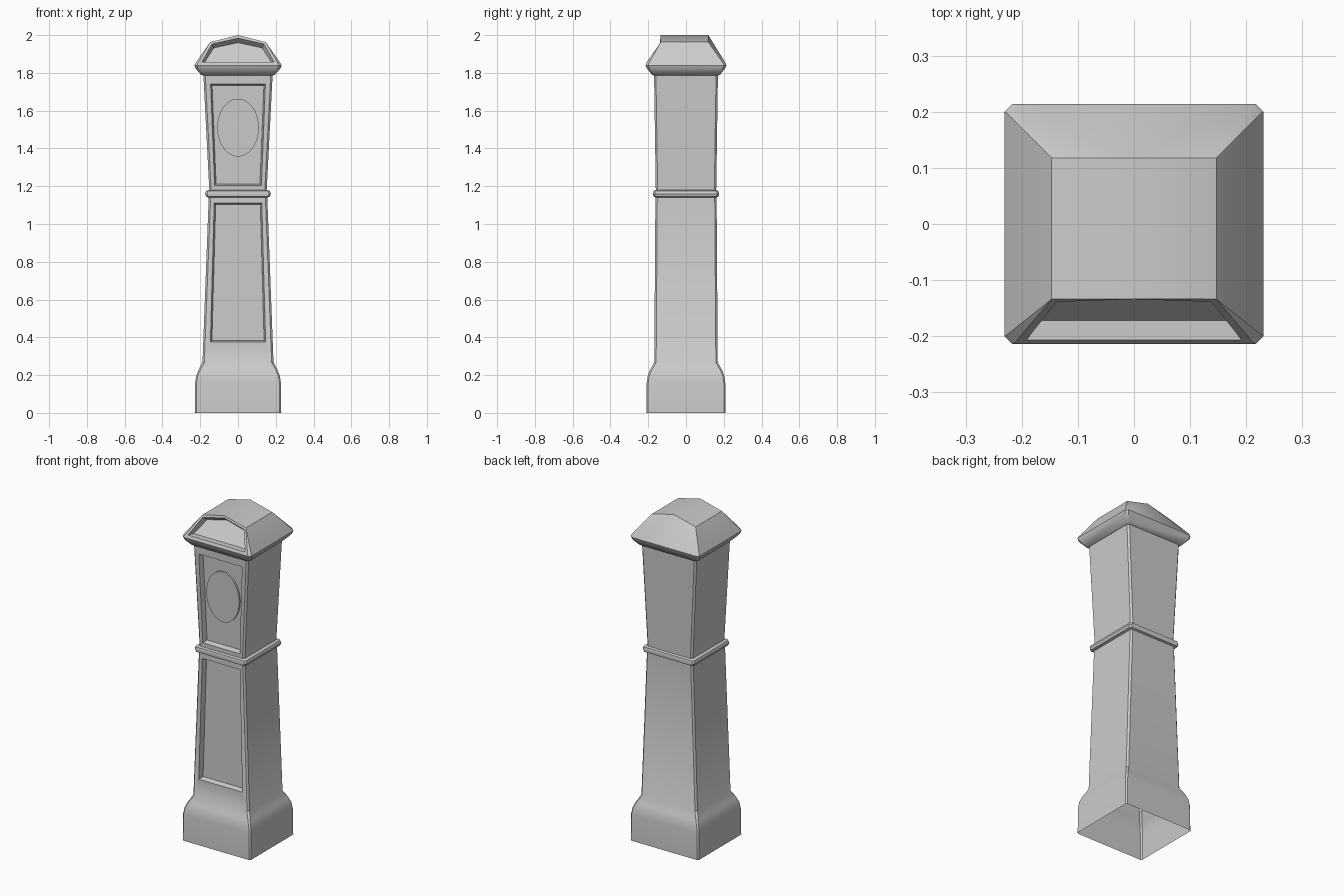
import bpy, bmesh, math

if "Cube" in bpy.data.objects:
    bpy.data.objects.remove(bpy.data.objects["Cube"])

bm = bmesh.new()


def ring(hx, hy, z, c):
    """Rectangle with cut corners; the first edge is the front one."""
    pts = [(-hx + c, -hy), (hx - c, -hy), (hx, -hy + c), (hx, hy - c),
           (hx - c, hy), (-hx + c, hy), (-hx, hy - c), (-hx, -hy + c)]
    return [bm.verts.new((x, y, z)) for x, y in pts]


def bridge(a, b):
    for i in range(len(a)):
        j = (i + 1) % len(a)
        bm.faces.new((a[i], a[j], b[j], b[i]))


def recess(outer, rim, floor):
    """Fill a front opening with a frame, walls and a sunken panel."""
    rim = [bm.verts.new(p) for p in rim]
    floor = [bm.verts.new(p) for p in floor]
    bridge(outer, rim)
    bridge(rim, floor)
    bm.faces.new(floor)


# Case from plinth to eaves: half width, half depth, height, corner cut
profile = [
    (.229, .210, 0, .008), (.227, .208, .16, .008), (.222, .203, .195, .008),
    (.210, .192, .225, .009), (.188, .168, .268, .010),
    (.155, .162, 1.14, .010),                                   # trunk top
    (.169, .172, 1.145, .010), (.174, .176, 1.16, .010),        # waist band
    (.169, .172, 1.175, .010), (.152, .160, 1.18, .010),
    (.183, .169, 1.785, .010),                                  # hood top
    (.195, .180, 1.79, .010), (.226, .208, 1.825, .013),        # cornice
    (.231, .214, 1.84, .014), (.226, .211, 1.85, .014)]
rings = [ring(*p) for p in profile]

# Sunken front panels: section index -> bottom z, half width, top z, half width
panels = {4: (.375, .146, 1.11, .126), 9: (1.205, .124, 1.74, .145)}
DEPTH = .03
for k in range(len(rings) - 1):
    a, b = rings[k], rings[k + 1]
    for i in range(8):
        j = (i + 1) % 8
        if i == 0 and k in panels:
            z0, w0, z1, w1 = panels[k]
            (_, ya, za, _), (_, yb, zb, _) = profile[k], profile[k + 1]
            y = lambda z: -(ya + (yb - ya) * (z - za) / (zb - za))
            rim = [(-w0, y(z0), z0), (w0, y(z0), z0), (w1, y(z1), z1), (-w1, y(z1), z1)]
            s = .008
            floor = [(x - math.copysign(s, x), v + DEPTH, z + (s if z == z0 else -s))
                     for x, v, z in rim]
            recess([a[0], a[1], b[1], b[0]], rim, floor)
        else:
            bm.faces.new((a[i], a[j], b[j], b[i]))

# Roof: hipped, with a low ridge running front to back
r = rings[-1]
F, B = -.134, .118
fl, fm, fr, bl, bk, br = [bm.verts.new(p) for p in (
    (-.147, F, 1.963), (0, F, 2), (.147, F, 1.963),
    (-.147, B, 1.963), (0, B, 2), (.147, B, 1.963))]
for f in ((r[1], r[2], fr), (r[2], r[3], br, fr), (r[3], r[4], br),
          (r[4], bk, br), (r[4], r[5], bk), (r[5], bl, bk),
          (r[5], r[6], bl), (r[6], r[7], fl, bl), (r[7], r[0], fl),
          (fl, fm, bk, bl), (fm, fr, br, bk)):
    bm.faces.new(f)

# Sunken pediment in the front of the roof
rim = [(-.192, -.207, 1.857), (.192, -.207, 1.857), (.138, -.139, 1.953),
       (0, -.134, 1.984), (-.138, -.139, 1.953)]
floor = [(-.176, -.172, 1.857), (.176, -.172, 1.857), (.128, -.112, 1.932),
         (0, -.105, 1.96), (-.128, -.112, 1.932)]
recess([r[0], r[1], fr, fm, fl], rim, floor)

bmesh.ops.recalc_face_normals(bm, faces=bm.faces)
mesh = bpy.data.meshes.new("clock_case")
bm.to_mesh(mesh)
bm.free()
case = bpy.data.objects.new("clock_case", mesh)
bpy.context.collection.objects.link(case)

# Oval dial lying on the upper panel, tilted with it
tilt = math.atan(.009 / .605)
bpy.ops.mesh.primitive_cylinder_add(vertices=48, radius=1, depth=1,
                                    location=(0, -.137, 1.51),
                                    rotation=(math.pi / 2 + tilt, 0, 0))
dial = bpy.context.object
dial.name = "dial"
dial.scale = (.11, .153, .018)

# Clock hand
bpy.ops.mesh.primitive_cube_add(size=1, location=(0, -.146, 1.53))
hand = bpy.context.object
hand.name = "clock_hand"
hand.scale = (.004, .004, .07)

# Smooth shading with sharp edges
for ob in (case, dial):
    bpy.ops.object.select_all(action='DESELECT')
    ob.select_set(True)
    bpy.context.view_layer.objects.active = ob
    bpy.ops.object.shade_smooth_by_angle(angle=math.radians(30))
